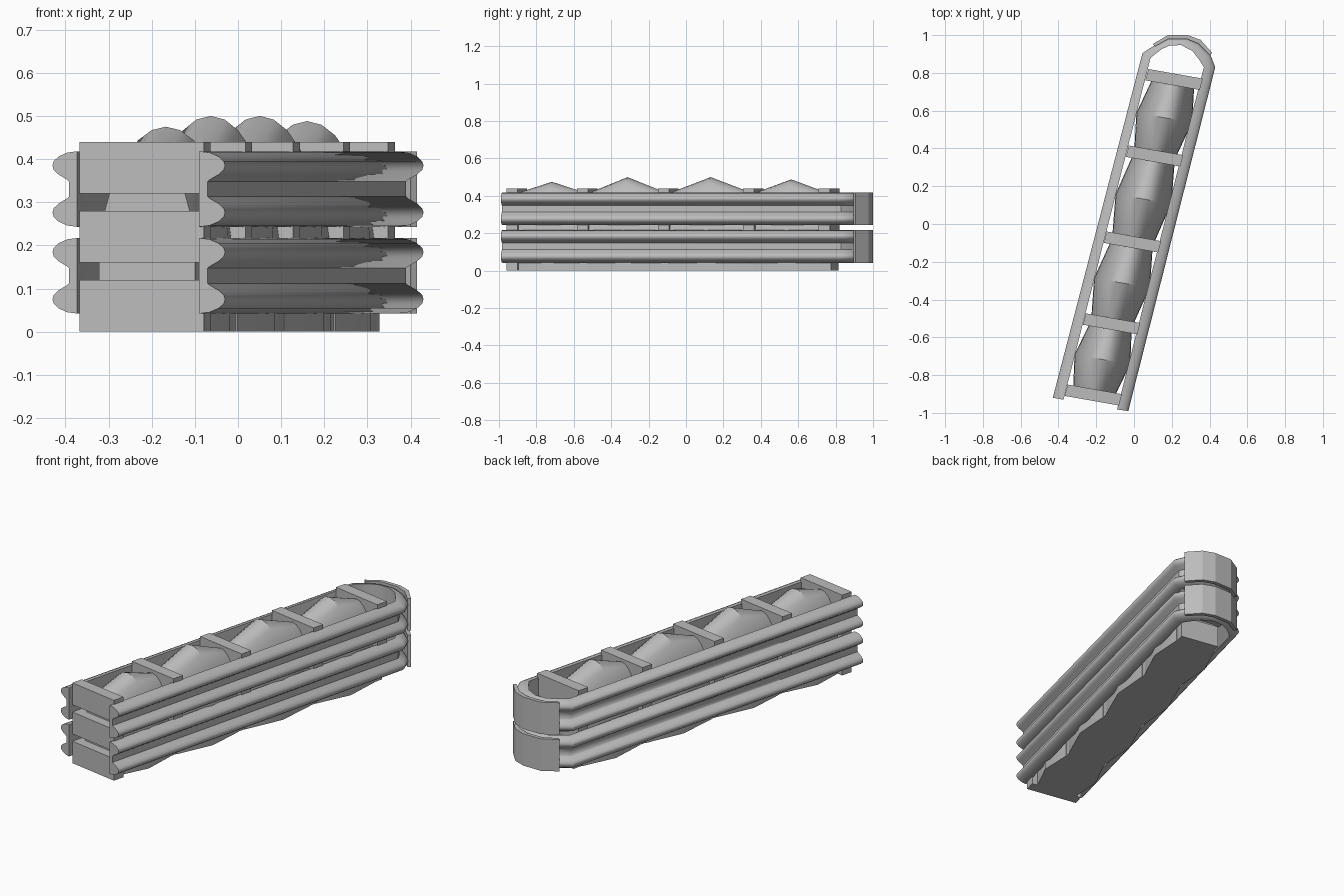
import bpy, bmesh, math
from mathutils import Vector

cube = bpy.data.objects.get("Cube")
if cube:
    bpy.data.objects.remove(cube)

steel = bpy.data.materials.new("grey_steel")
steel.use_nodes = True
GREY = (0.5, 0.5, 0.5, 1)
steel.diffuse_color = GREY
steel.node_tree.nodes["Principled BSDF"].inputs["Base Color"].default_value = GREY

# Slanted ground frame: s runs across, t runs along the barrier
ORIGIN = Vector((0.005, -0.044))
ACROSS = Vector((0.985, -0.174))
ALONG = Vector((0.248, 0.969))


def place(s, t):
    return ORIGIN + ACROSS * s + ALONG * t


def loft(name, rings, smooth=None):
    """Skin closed rings of points into a capped solid."""
    bm = bmesh.new()
    loops = [[bm.verts.new(p) for p in ring] for ring in rings]
    n = len(loops[0])
    for a, b in zip(loops, loops[1:]):
        for i in range(n):
            j = (i + 1) % n
            bm.faces.new((a[i], a[j], b[j], b[i]))
    bm.faces.new(loops[0])
    bm.faces.new(loops[-1])
    bmesh.ops.recalc_face_normals(bm, faces=bm.faces)
    mesh = bpy.data.meshes.new(name)
    bm.to_mesh(mesh)
    bm.free()
    mesh.materials.append(steel)
    obj = bpy.data.objects.new(name, mesh)
    bpy.context.collection.objects.link(obj)
    if smooth:
        bpy.ops.object.select_all(action="DESELECT")
        obj.select_set(True)
        bpy.context.view_layer.objects.active = obj
        bpy.ops.object.shade_smooth_by_angle(angle=math.radians(smooth))
    return obj


def sweep(name, path, profile, base, smooth=None):
    """Sweep (depth, height) profile along pairs of inner and outer points."""
    rings = []
    for inner, outer in path:
        a, b = Vector(inner), Vector(outer)
        rings.append([(*a.lerp(b, d), base + z) for d, z in profile])
    return loft(name, rings, smooth)


# Corrugated rails wrapping around the rounded nose
HEIGHT = 0.175
half = [(0, 0), (0.4, 0.003), (0.75, 0.012), (0.95, 0.023), (1, 0.033),
        (0.95, 0.043), (0.75, 0.054), (0.4, 0.066), (0.33, 0.07)]
rail_profile = half + [(d, HEIGHT - z) for d, z in reversed(half)]
rail_path = [
    ((-0.373, -0.93), (-0.43, -0.92)), ((0.088, 0.88), (0.045, 0.905)),
    ((0.145, 0.925), (0.115, 0.95)), ((0.19, 0.945), (0.18, 0.98)),
    ((0.25, 0.947), (0.28, 0.98)), ((0.31, 0.915), (0.34, 0.955)),
    ((0.345, 0.87), (0.405, 0.895)), ((0.37, 0.83), (0.43, 0.83)),
    ((-0.09, -0.982), (-0.03, -0.99)),
]
# Plain plate bent over the nose
plate_path = [
    ((0.112, 0.94), (0.1, 0.953)), ((0.182, 0.98), (0.18, 1.0)),
    ((0.28, 0.98), (0.285, 1.0)), ((0.34, 0.955), (0.352, 0.975)),
    ((0.4, 0.895), (0.415, 0.905)),
]
plate_profile = [(0, 0), (1, 0), (1, HEIGHT), (0, HEIGHT)]
for level, base in (("lower", 0.042), ("upper", 0.243)):
    sweep(level + "_rail", rail_path, rail_profile, base, 40)
    sweep(level + "_nose_plate", plate_path, plate_profile, base)

# Cross frames, each a stack of three slats
frames = [-0.889, -0.5, -0.053, 0.417, 0.835]
THICK = 0.031
for k, t in enumerate(frames):
    for j, z in enumerate((0, 0.16, 0.32)):
        w = 0.11 if j == 0 and k > 0 else 0.146
        ring = [place(s, t + e) for s, e in
                ((-w, -THICK), (w, -THICK), (w, THICK), (-w, THICK))]
        loft(f"cross_slat_{k + 1}_{j + 1}",
             [[(*p, h) for p in ring] for h in (z, z + 0.12)])


# Bulging domed cartridges between the frames
def section(t, width, top, shoulder=0.16, steps=14):
    pts = [(*place(width, t), 0)]
    for i in range(steps + 1):
        a = math.pi * i / steps
        z = shoulder + (top - shoulder) * math.sin(a)
        pts.append((*place(width * math.cos(a), t), z))
    return pts + [(*place(-width, t), 0)]


peaks = [0.475, 0.5, 0.5, 0.488]
for k, (a, b, peak) in enumerate(zip(frames, frames[1:], peaks)):
    a, b = a + 0.02, b - 0.02
    mid = (a + b) / 2
    loft(f"cartridge_{k + 1}", [
        section(a, 0.113, 0.42), section(mid, 0.15, peak),
        section(b, 0.113, 0.42)], 30)
